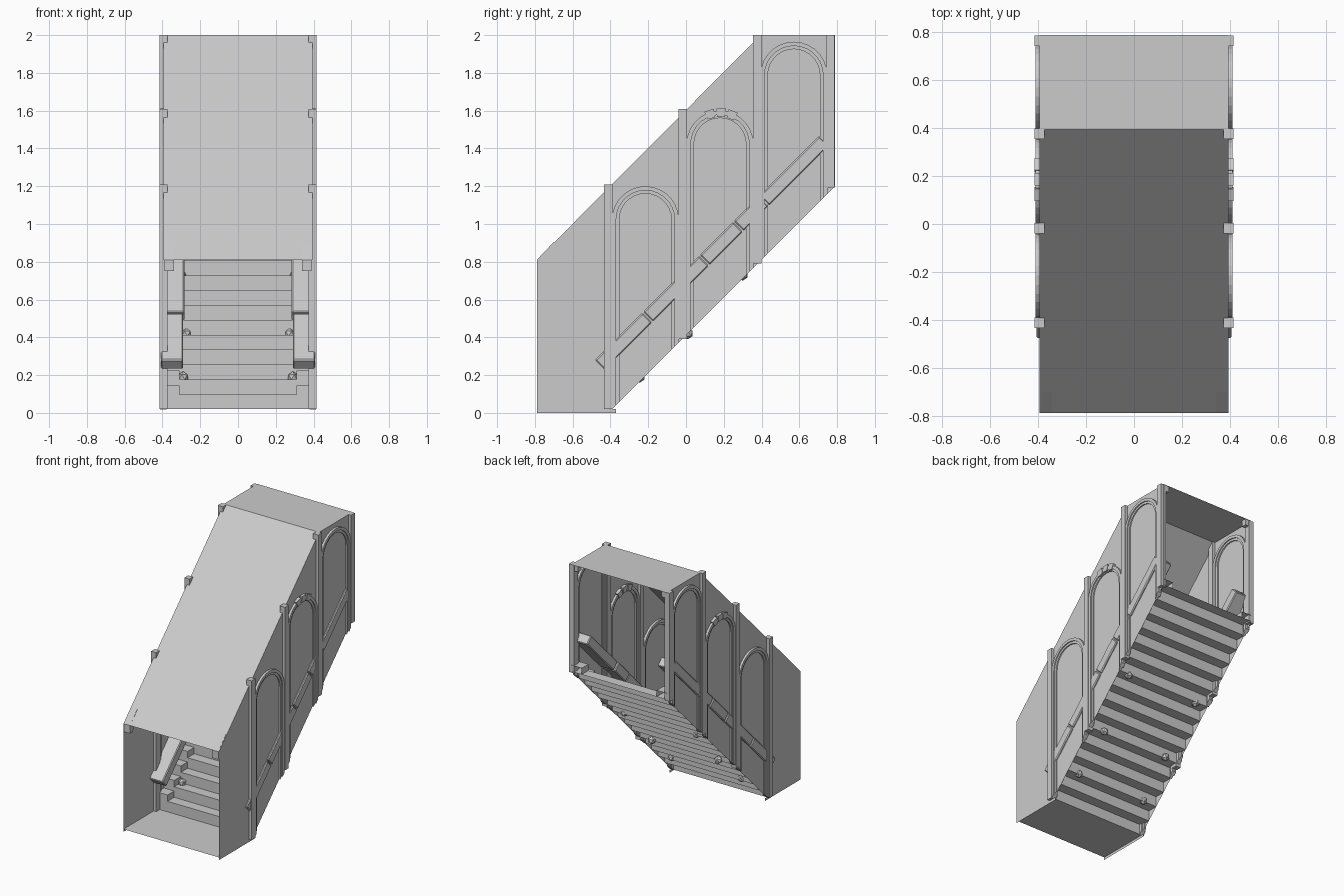
import bpy, bmesh
from math import sin, cos, pi, sqrt

if "Cube" in bpy.data.objects:
    bpy.data.objects.remove(bpy.data.objects["Cube"])

W = 0.395                      # half width of the passage
STEPS = 15
D = 1.18 / STEPS               # rise and run of a step


def finish(name, bm, mirror=False):
    bmesh.ops.recalc_face_normals(bm, faces=bm.faces)
    me = bpy.data.meshes.new(name)
    bm.to_mesh(me)
    bm.free()
    ob = bpy.data.objects.new(name, me)
    bpy.context.collection.objects.link(ob)
    if mirror:
        ob.modifiers.new("Mirror", 'MIRROR')
    return ob


def sheet(name, profile, x0, x1, mirror=False):
    """Open (y, z) profile swept along x."""
    bm = bmesh.new()
    a = [bm.verts.new((x0, y, z)) for y, z in profile]
    b = [bm.verts.new((x1, y, z)) for y, z in profile]
    for i in range(len(a) - 1):
        bm.faces.new((a[i], a[i + 1], b[i + 1], b[i]))
    return finish(name, bm, mirror)


def prism(name, profile, x0, x1):
    """Closed (y, z) profile extruded along x, mirrored to both walls."""
    bm = bmesh.new()
    f = bm.faces.new([bm.verts.new((x0, y, z)) for y, z in profile])
    if x1 != x0:
        r = bmesh.ops.extrude_face_region(bm, geom=[f], use_keep_orig=True)
        vs = [v for v in r['geom'] if isinstance(v, bmesh.types.BMVert)]
        bmesh.ops.translate(bm, verts=vs, vec=(x1 - x0, 0, 0))
    return finish(name, bm, True)


def rect(y0, z0, y1, z1):
    return [(y0, z0), (y1, z0), (y1, z1), (y0, z1)]


# Thin shell: side walls, landing floor, roof
prism("side_wall", [(-0.79, 0.02), (-0.39, 0.02), (0.79, 1.2),
                    (0.79, 2.0), (0.395, 2.0), (-0.79, 0.81)], W, W)
prism("wall_skirt", rect(-0.79, 0, -0.37, 0.02), W, W)
sheet("landing_floor", [(-0.79, 0.02), (-0.39, 0.02)], -W, W)
sheet("roof", [(-0.79, 0.81), (0.395, 2.0), (0.79, 2.0)], -W, W)

# Staircase and the raised stepped curb along each side
steps = [(-0.39, 0.02)]
for i in range(STEPS):
    y, z = -0.39 + i * D, 0.02 + (i + 1) * D
    steps += [(y, z), (y + D, z)]
sheet("stairs", steps, -W, W)

curb = [(-0.39, 0.02)]
bm = bmesh.new()
for i in range(STEPS):
    y, z = -0.39 + i * D, 0.02 + (i + 1) * D
    top = z + 0.6 * D
    curb += [(y, top), (y + D, top)]
    bm.faces.new([bm.verts.new((0.31, p, q)) for p, q in rect(y, z, y + D, top)])
sheet("curb_steps", curb, 0.31, W, True)
finish("curb_side", bm, True)

# Pilasters crossing the walls
for i, (y, z0, z1) in enumerate([(-0.412, 0.02, 1.21), (-0.018, 0.39, 1.61),
                                 (0.377, 0.79, 2.0), (0.765, 1.19, 2.0)]):
    prism(f"pilaster_{i}", rect(y - 0.022, z0, y + 0.022, z1), 0.374, 0.416)


# Arched mouldings in each bay
def arch(name, yc, crown, ro, ri, x0, x1):
    zc = crown - 0.177
    n = 14

    def arc(r):
        return [(yc + r * cos(pi * k / n), zc + r * sin(pi * k / n)) for k in range(n + 1)]

    def foot(y):
        return (y, y + 0.41)
    outer, inner = arc(ro), arc(ri)
    prism(name, [foot(yc + ro)] + outer + [foot(yc - ro), foot(yc - ri)]
          + inner[::-1] + [foot(yc + ri)], x0, x1)


for i, (yc, crown) in enumerate([(-0.215, 1.2), (0.18, 1.6), (0.571, 1.965)]):
    arch(f"arch_outer_{i}", yc, crown, 0.177, 0.155, 0.378, 0.412)
    arch(f"arch_inner_{i}", yc, crown, 0.155, 0.138, 0.386, 0.404)

# Broken crown stones on the middle arch
for k, t in enumerate((68, 88, 108)):
    a0, a1 = (t - 8) * pi / 180, (t + 8) * pi / 180
    prism(f"crown_stone_{k}", [(0.18 + r * cos(a), 1.423 + r * sin(a))
                               for r, a in ((0.145, a0), (0.19, a0), (0.19, a1), (0.145, a1))],
          0.372, 0.416)

# Segmented sloping handrail, following z = y + 0.71
joints = [-0.455, -0.2, 0.1, 0.28, 0.415, 0.735]
h = 0.035 / sqrt(2)
for i, (a, b) in enumerate(zip(joints, joints[1:])):
    b -= 0.006
    inner = 0.29 if i % 2 == 0 else 0.284
    rail = [(a + h, a + 0.71 - h), (b + h, b + 0.71 - h),
            (b - h, b + 0.71 + h), (a - h, a + 0.71 + h)]
    ob = prism(f"handrail_{i}", rail, inner, 0.408)
    bev = ob.modifiers.new("Bevel", 'BEVEL')
    bev.width = 0.006
    bev.segments = 1

# Corner brackets under the roof at both open ends
prism("front_bracket", [(-0.79, 0.75), (-0.76, 0.75), (-0.70, 0.87), (-0.70, 0.905), (-0.79, 0.81)],
      0.34, 0.39)
prism("back_bracket", rect(0.745, 1.955, 0.785, 2.0), 0.345, 0.39)

# Small rubble lumps poking through the stairs
for i, (x, y, z) in enumerate([(0.29, -0.245, 0.19), (0.275, 0.01, 0.42), (0.3, 0.3, 0.73)]):
    bm = bmesh.new()
    bmesh.ops.create_icosphere(bm, subdivisions=1, radius=0.03)
    bmesh.ops.translate(bm, verts=bm.verts, vec=(x, y, z))
    finish(f"rubble_{i}", bm, True)
